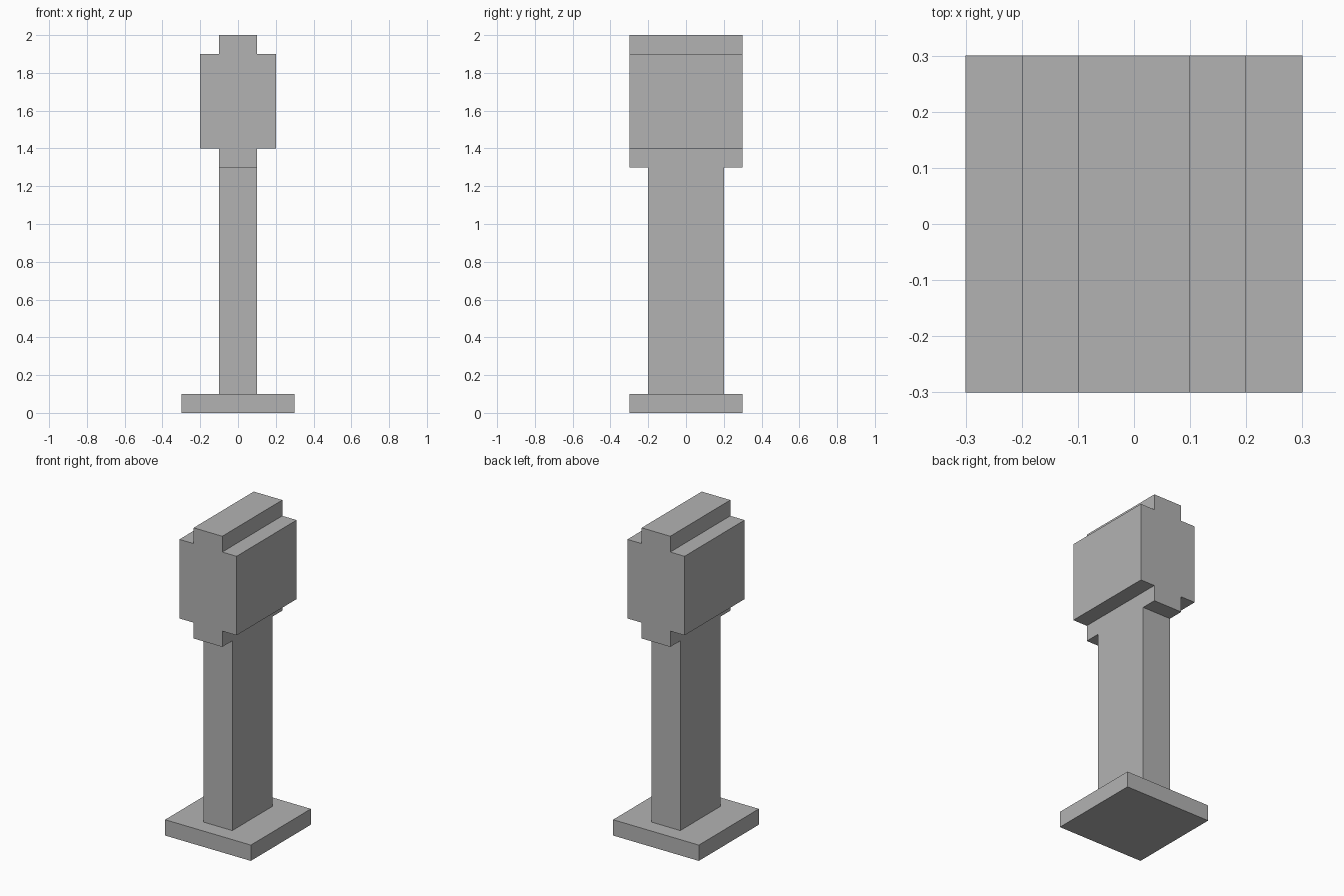
import bpy
import bmesh

cube = bpy.data.objects.get("Cube")
if cube:
    bpy.data.objects.remove(cube, do_unlink=True)

# Single plain grey finish
GREY = (0.45, 0.45, 0.45, 1.0)
grey = bpy.data.materials.new("plain_grey")
grey.use_nodes = True
grey.diffuse_color = GREY
grey.node_tree.nodes["Principled BSDF"].inputs["Base Color"].default_value = GREY


def extrude_profile(name, half_profile, half_depth):
    """Mirror a half outline of (x, z) points and extrude it along y."""
    outline = half_profile + [(-x, z) for x, z in reversed(half_profile)]
    bm = bmesh.new()
    front = bm.faces.new([bm.verts.new((x, -half_depth, z)) for x, z in outline])
    result = bmesh.ops.extrude_face_region(bm, geom=[front], use_keep_orig=True)
    moved = [v for v in result["geom"] if isinstance(v, bmesh.types.BMVert)]
    bmesh.ops.translate(bm, verts=moved, vec=(0, 2 * half_depth, 0))
    bmesh.ops.recalc_face_normals(bm, faces=bm.faces)
    mesh = bpy.data.meshes.new(name)
    bm.to_mesh(mesh)
    bm.free()
    mesh.materials.append(grey)
    obj = bpy.data.objects.new(name, mesh)
    bpy.context.collection.objects.link(obj)
    return obj


# Square foot plate
extrude_profile("base", [(0.3, 0.0), (0.3, 0.1)], 0.3)

# Upright post
extrude_profile("post", [(0.1, 0.1), (0.1, 1.3)], 0.2)

# Head with a narrow step above and below
extrude_profile("head", [(0.1, 1.3), (0.1, 1.4), (0.2, 1.4),
                         (0.2, 1.9), (0.1, 1.9), (0.1, 2.0)], 0.3)
